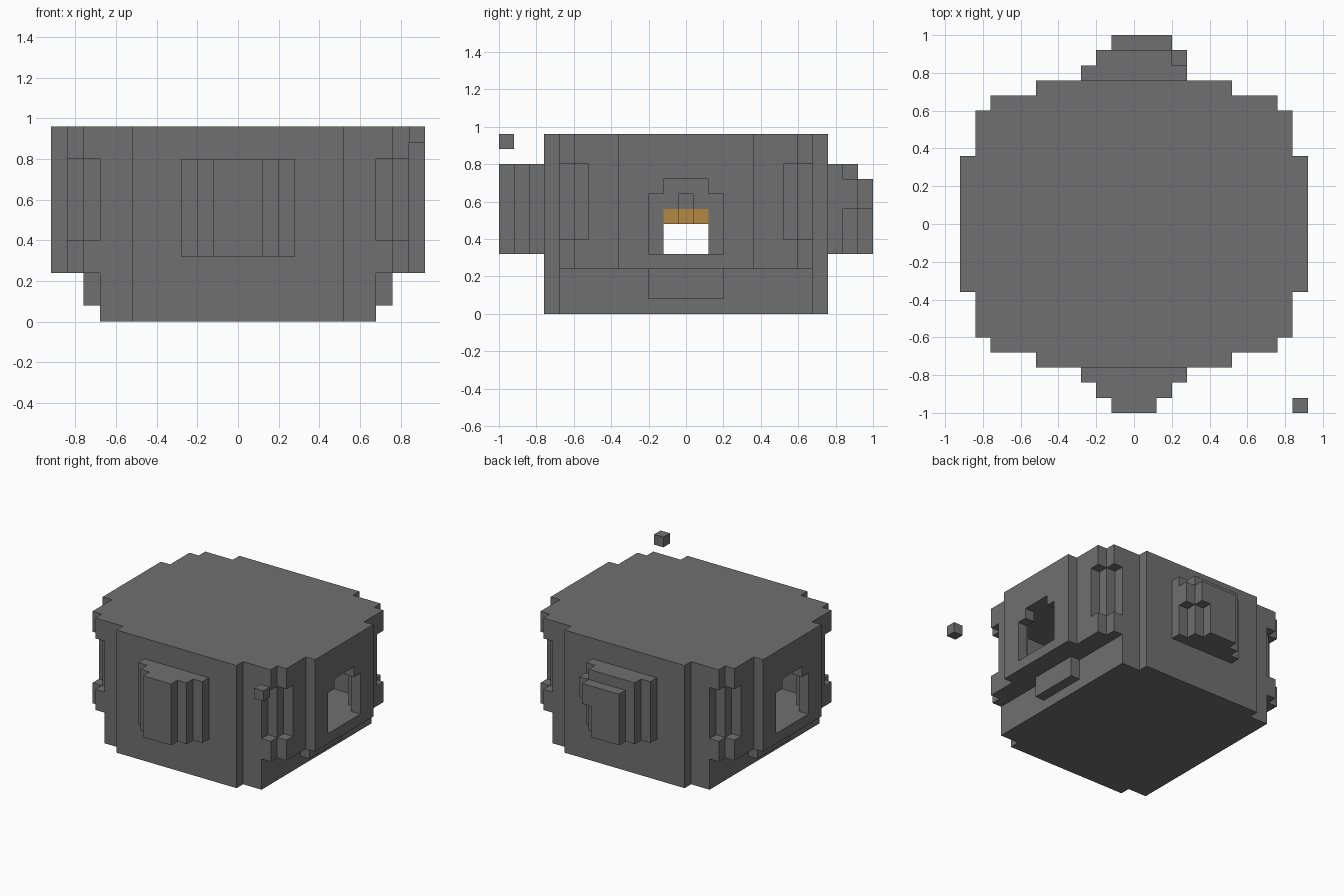
import bpy, bmesh, math
from mathutils import Vector

if "Cube" in bpy.data.objects:
    bpy.data.objects.remove(bpy.data.objects["Cube"], do_unlink=True)

U = 0.08  # edge of one building block


def material(name, rgb):
    m = bpy.data.materials.new(name)
    m.use_nodes = True
    color = (*rgb, 1)
    m.diffuse_color = color
    m.node_tree.nodes["Principled BSDF"].inputs["Base Color"].default_value = color
    return m


grey = material("stone_grey", (0.16, 0.16, 0.16))
orange = material("ember_orange", (0.46, 0.25, 0.06))


def box(xs, ys, zs):
    """Block cells inside inclusive ranges."""
    return {(x, y, z)
            for x in range(xs[0], xs[1] + 1)
            for y in range(ys[0], ys[1] + 1)
            for z in range(zs[0], zs[1] + 1)}


def wide(hx, hy, zs):
    """Box centred on the middle axis."""
    return box((-hx, hx), (-hy, hy), zs)


def both_sides(xs, hy, zs):
    """Box and its mirror image across x."""
    part = box(xs, (-hy, hy), zs)
    return part | {(-x, y, z) for x, y, z in part}


def build(name, cells, mat):
    """Skin a set of cells, leaving out shared faces and merging flat ones."""
    bm = bmesh.new()
    for cell in cells:
        centre = Vector((cell[0], cell[1], cell[2] + 0.5))
        for axis in range(3):
            for sign in (-1, 1):
                near = list(cell)
                near[axis] += sign
                if tuple(near) in cells:
                    continue
                n, a, b = Vector(), Vector(), Vector()
                n[axis] = sign / 2
                a[(axis + 1) % 3] = 0.5
                b[(axis + 2) % 3] = sign / 2
                corners = (-a - b, a - b, a + b, b - a)
                bm.faces.new([bm.verts.new((centre + n + c) * U) for c in corners])
    bmesh.ops.remove_doubles(bm, verts=bm.verts, dist=U / 100)
    bmesh.ops.dissolve_limit(bm, angle_limit=math.radians(1),
                             verts=bm.verts, edges=bm.edges)
    mesh = bpy.data.meshes.new(name)
    bm.to_mesh(mesh)
    bm.free()
    mesh.materials.append(mat)
    obj = bpy.data.objects.new(name, mesh)
    bpy.context.collection.objects.link(obj)
    return obj


# Main body: stepped round core, and side layers that overhang the base
body = wide(6, 9, (0, 11)) | wide(8, 8, (0, 11))
body |= both_sides((9, 9), 7, (3, 11)) | both_sides((10, 10), 6, (3, 11))
for rim in ((3, 4), (10, 11)):
    body |= both_sides((9, 9), 8, rim) | both_sides((10, 10), 7, rim)
body |= both_sides((11, 11), 4, (3, 11))

# Ledges under the side openings
body |= both_sides((9, 9), 2, (1, 2))

# Arched side openings and the chambers behind them
body -= both_sides((11, 11), 2, (4, 7)) | both_sides((11, 11), 1, (8, 8))
body -= both_sides((10, 10), 3, (4, 8)) | both_sides((2, 9), 5, (4, 8))

# Narrow arch through the middle wall, with its glowing lintel
body -= wide(1, 1, (4, 6)) | both_sides((1, 1), 0, (7, 7))
lintel = wide(1, 1, (6, 6)) - both_sides((1, 1), 0, (6, 6))
build("body", body, grey)
build("lintel", lintel, orange)

# Stepped handles at front and back
front = set()
for step in range(3):
    front |= box((step - 3, 3 - step), (-10 - step, -10 - step), (4, 9))
back = {(x, -y, z) for x, y, z in front}
back -= box((-1, 1), (12, 12), (9, 9))
back |= box((3, 3), (11, 11), (7, 8)) | box((2, 2), (12, 12), (7, 8))
build("front_handle", front, grey)
build("back_handle", back, grey)

# Loose block off the front corner
build("loose_block", {(11, -12, 11)}, grey)
